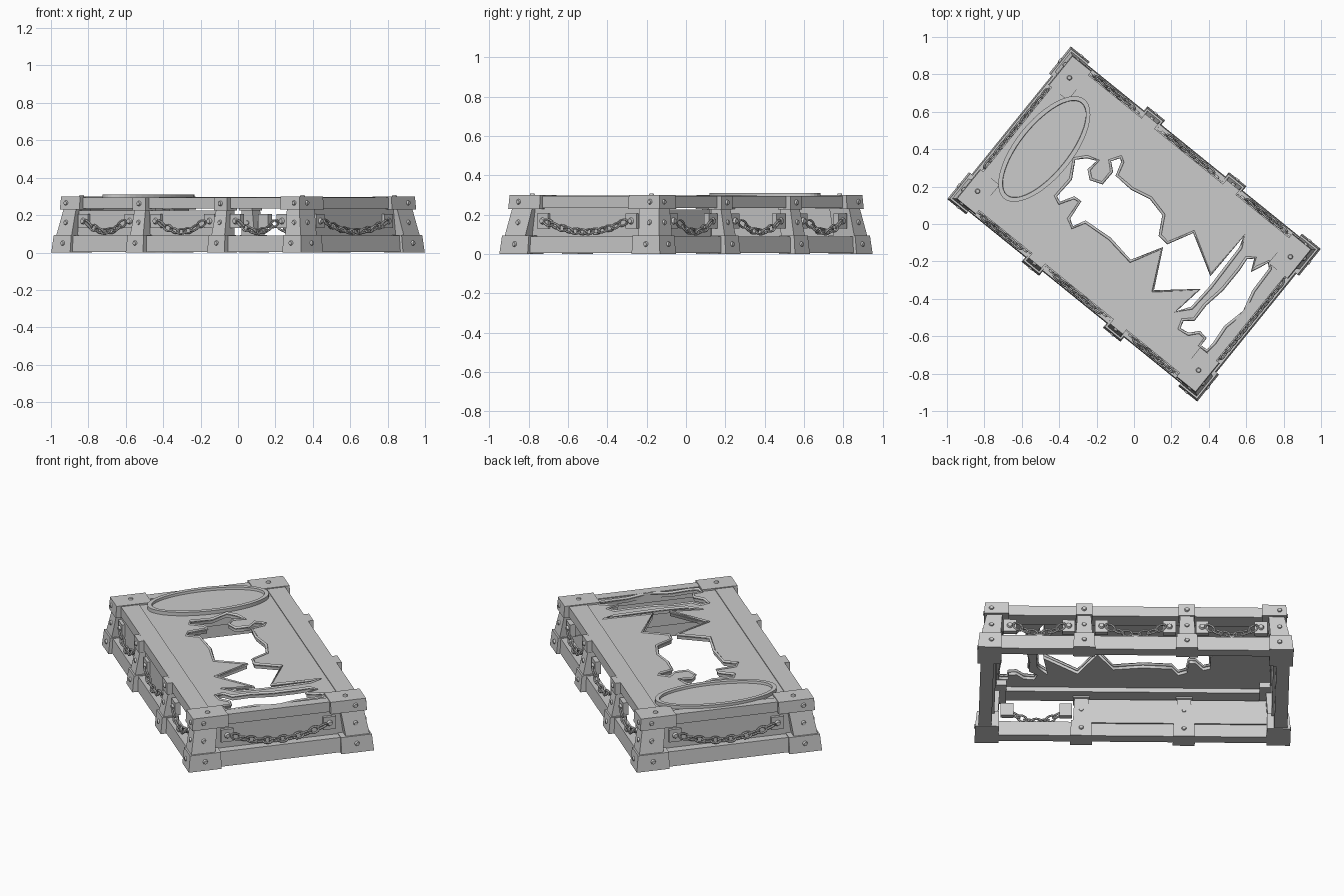
import bpy, bmesh, math
from mathutils import Matrix, Vector

cube = bpy.data.objects.get("Cube")
if cube:
    bpy.data.objects.remove(cube, do_unlink=True)

TURN = math.radians(-39)
stone = bpy.data.materials.new("pale_grey_stone")
stone.use_nodes = True
GREY = (0.6, 0.6, 0.6, 1)
stone.diffuse_color = GREY
stone.node_tree.nodes["Principled BSDF"].inputs["Base Color"].default_value = GREY


def place(name, data):
    ob = bpy.data.objects.new(name, data)
    data.materials.append(stone)
    ob.rotation_euler.z = TURN
    bpy.context.collection.objects.link(ob)
    return ob


def finish(name, bm):
    bmesh.ops.recalc_face_normals(bm, faces=bm.faces)
    me = bpy.data.meshes.new(name)
    bm.to_mesh(me)
    bm.free()
    return place(name, me)


def frustum(bm, low, high, z0, z1):
    """Block from rectangle low to rectangle high; each is (x0, x1, y0, y1)."""
    for v in bmesh.ops.create_cube(bm, size=1)["verts"]:
        r, z = (high, z1) if v.co.z > 0 else (low, z0)
        v.co = (r[1] if v.co.x > 0 else r[0], r[3] if v.co.y > 0 else r[2], z)


def box(bm, x0, x1, y0, y1, z0, z1):
    frustum(bm, (x0, x1, y0, y1), (x0, x1, y0, y1), z0, z1)


def rivet(bm, pos, axis, r=0.017):
    m = Matrix.Translation(pos) @ Vector(axis).to_track_quat('Z', 'Y').to_matrix().to_4x4()
    bmesh.ops.create_cone(bm, cap_ends=True, segments=10, radius1=r, radius2=r * 0.6,
                          depth=0.016, matrix=m)


def link(bm, pos, along, roll, length=0.03, width=0.016, r=0.006):
    """One oval chain link."""
    rot = Vector(along).to_track_quat('X', 'Z').to_matrix().to_4x4()
    m = Matrix.Translation(pos) @ rot @ Matrix.Rotation(roll, 4, 'X')
    rings = []
    for i in range(12):
        a = math.tau * i / 12
        rings.append([])
        for j in range(6):
            b = math.tau * j / 6
            k = r * math.cos(b)
            rings[-1].append(bm.verts.new(m @ Vector((
                (length + k) * math.cos(a), (width + k) * math.sin(a), r * math.sin(b)))))
    for i in range(12):
        p, q = rings[i], rings[(i + 1) % 12]
        for j in range(6):
            bm.faces.new((p[j], q[j], q[(j + 1) % 6], p[(j + 1) % 6]))


# Corner posts: flared foot, leaning post and cap, with rivets
for sx, xn in ((1, "front"), (-1, "back")):
    for sy, yn in ((1, "left"), (-1, "right")):
        bm = bmesh.new()
        frustum(bm, (0.73, 0.86, 0.34, 0.525), (0.73, 0.85, 0.34, 0.515), 0, 0.095)
        frustum(bm, (0.735, 0.84, 0.37, 0.505), (0.725, 0.81, 0.35, 0.48), 0.095, 0.235)
        frustum(bm, (0.69, 0.825, 0.29, 0.495), (0.69, 0.82, 0.29, 0.49), 0.23, 0.3)
        for z, ex, ey in ((0.05, 0.856, 0.52), (0.16, 0.826, 0.493), (0.265, 0.823, 0.492)):
            rivet(bm, (0.785, ey, z), (0, 1, 0))
            rivet(bm, (ex, 0.43, z), (1, 0, 0))
        rivet(bm, (0.76, 0.39, 0.3), (0, 0, 1))
        for v in bm.verts:
            v.co.x *= sx
            v.co.y *= sy
        finish(f"{xn}_{yn}_corner_post", bm)

# Middle posts on the long sides
for sx in (-0.28, 0.28):
    for sy in (-1, 1):
        bm = bmesh.new()
        frustum(bm, (-0.06, 0.06, 0.43, 0.535), (-0.055, 0.055, 0.43, 0.525), 0, 0.095)
        frustum(bm, (-0.045, 0.045, 0.43, 0.515), (-0.037, 0.037, 0.42, 0.485), 0.095, 0.235)
        box(bm, -0.045, 0.045, 0.41, 0.495, 0.225, 0.294)
        for z, y in ((0.05, 0.53), (0.16, 0.5), (0.262, 0.497)):
            rivet(bm, (0, y, z), (0, 1, 0))
            rivet(bm, (0, 0.43 if z < 0.2 else 0.41, z), (0, -1, 0))
        for v in bm.verts:
            v.co.x += sx
            v.co.y *= sy
        finish("middle_post", bm)

# Bottom and top rails
bm = bmesh.new()
for s in (-1, 1):
    frustum(bm, (-0.8, 0.8, s * 0.44, s * 0.505), (-0.8, 0.8, s * 0.44, s * 0.5), 0.004, 0.09)
    frustum(bm, (s * 0.77, s * 0.842, -0.45, 0.45), (s * 0.77, s * 0.835, -0.45, 0.45), 0.004, 0.09)
finish("bottom_rails", bm)
bm = bmesh.new()
for s in (-1, 1):
    box(bm, -0.78, 0.78, s * 0.362, s * 0.465, 0.235, 0.295)
    box(bm, s * 0.745, s * 0.802, -0.4, 0.4, 0.235, 0.295)
finish("top_rails", bm)

# Wall panels that remain: both short ends and two on one long side
bm = bmesh.new()
for s in (-1, 1):
    box(bm, s * 0.755, s * 0.785, -0.4, 0.4, 0.08, 0.24)
for cx in (-0.54, 0):
    box(bm, cx - 0.25, cx + 0.25, -0.455, -0.43, 0.08, 0.226)
finish("wall_panels", bm)


def chain_set(name, origin, angle, half):
    """Two bolted plates with a sagging chain between them, outward is +y."""
    bm = bmesh.new()
    for s in (-1, 1):
        box(bm, s * half - 0.035, s * half + 0.035, -0.02, 0.012, 0.13, 0.205)
        rivet(bm, (s * half, 0.015, 0.168), (0, 1, 0), 0.02)
    reach = half - 0.025
    count = max(7, round(2 * reach / 0.043))
    for i in range(count):
        u = (2 * i + 1) / count - 1
        slope = 0.11 * u / reach
        link(bm, (u * reach, 0.022, 0.113 + 0.055 * u * u), (1, 0, slope),
             math.radians(75 if i % 2 else 10) + math.pi / 4)
    bmesh.ops.transform(bm, verts=bm.verts,
                        matrix=Matrix.Translation(origin) @ Matrix.Rotation(angle, 4, 'Z'))
    finish(name, bm)


for cx in (-0.54, 0, 0.54):
    half = 0.185 if cx == 0 else 0.16
    chain_set("left_side_chain", (cx * 0.97, 0.46, 0), 0, half)
    chain_set("right_side_chain", (cx * 0.97, -0.46, 0), math.pi, half)
chain_set("front_end_chain", (0.79, 0, 0), -math.pi / 2, 0.29)
chain_set("back_end_chain", (-0.79, 0, 0), math.pi / 2, 0.29)

# Broken lid outlines, in hundredths
big_hole = [(-32, 35), (-25, 36), (-19, 34), (-24, 29), (-23, 24), (-17, 22), (-12, 28),
            (-13, 34), (-7, 36), (-6, 33), (-9, 26), (-1, 19), (9, 14), (16, 5), (14, -6),
            (18, -10), (32, -4), (41, -27), (59, -6), (57, -13), (41, -34), (31, -45),
            (22, -47), (35, -35), (10, -36), (15, -13), (-2, -20), (-13, -8), (-26, 1),
            (-33, -2), (-35, 3), (-29, 12), (-32, 14), (-40, 11), (-42, 15), (-34, 24)]
end_hole = [(60, -18), (56, -24), (47, -35), (38, -43), (32, -51), (26, -51), (24, -56),
            (29, -59), (35, -58), (38, -61), (35, -65), (39, -68), (43, -64), (49, -55),
            (59, -47), (64, -36), (73, -24), (72, -20), (66, -23), (63, -25), (65, -18)]
unturn = Matrix.Rotation(-TURN, 3, 'Z')
holes = [[unturn @ Vector((x, y, 0)) / 100 for x, y in h] for h in (big_hole, end_hole)]


def add_spline(cu, pts, z=0):
    sp = cu.splines.new('POLY')
    sp.points.add(len(pts) - 1)
    for p, q in zip(sp.points, pts):
        p.co = (q[0], q[1], z, 1)
    sp.use_cyclic_u = True


def to_mesh(ob):
    bpy.ops.object.select_all(action='DESELECT')
    ob.select_set(True)
    bpy.context.view_layer.objects.active = ob
    bpy.ops.object.convert(target='MESH')


# Lid slab with the broken openings
cu = bpy.data.curves.new("lid", 'CURVE')
cu.dimensions = '2D'
cu.fill_mode = 'BOTH'
cu.extrude = 0.014
add_spline(cu, [(-0.77, -0.44), (0.77, -0.44), (0.77, 0.44), (-0.77, 0.44)])
for h in holes:
    add_spline(cu, h)
lid = place("broken_lid", cu)
lid.location.z = 0.276
to_mesh(lid)

# Raised lip along the broken edges
cu = bpy.data.curves.new("lip", 'CURVE')
cu.dimensions = '3D'
cu.bevel_depth = 0.009
cu.bevel_resolution = 0
for h in holes:
    add_spline(cu, h, 0.288)
to_mesh(place("broken_edge_lip", cu))

# Oval medallion: low disc with a raised ring
bm = bmesh.new()
profile = [(0, 0.28), (0, 0.311), (0.024, 0.311), (0.026, 0.297)]
loops = []
for inset, z in profile:
    loops.append([bm.verts.new((-0.625 + (0.153 - inset) * math.cos(math.tau * i / 48),
                                0.01 + (0.342 - inset) * math.sin(math.tau * i / 48), z))
                  for i in range(48)])
for p, q in zip(loops, loops[1:]):
    for i in range(48):
        j = (i + 1) % 48
        bm.faces.new((p[i], p[j], q[j], q[i]))
bm.faces.new(loops[-1])
bm.faces.new(loops[0][::-1])
finish("oval_medallion", bm)
